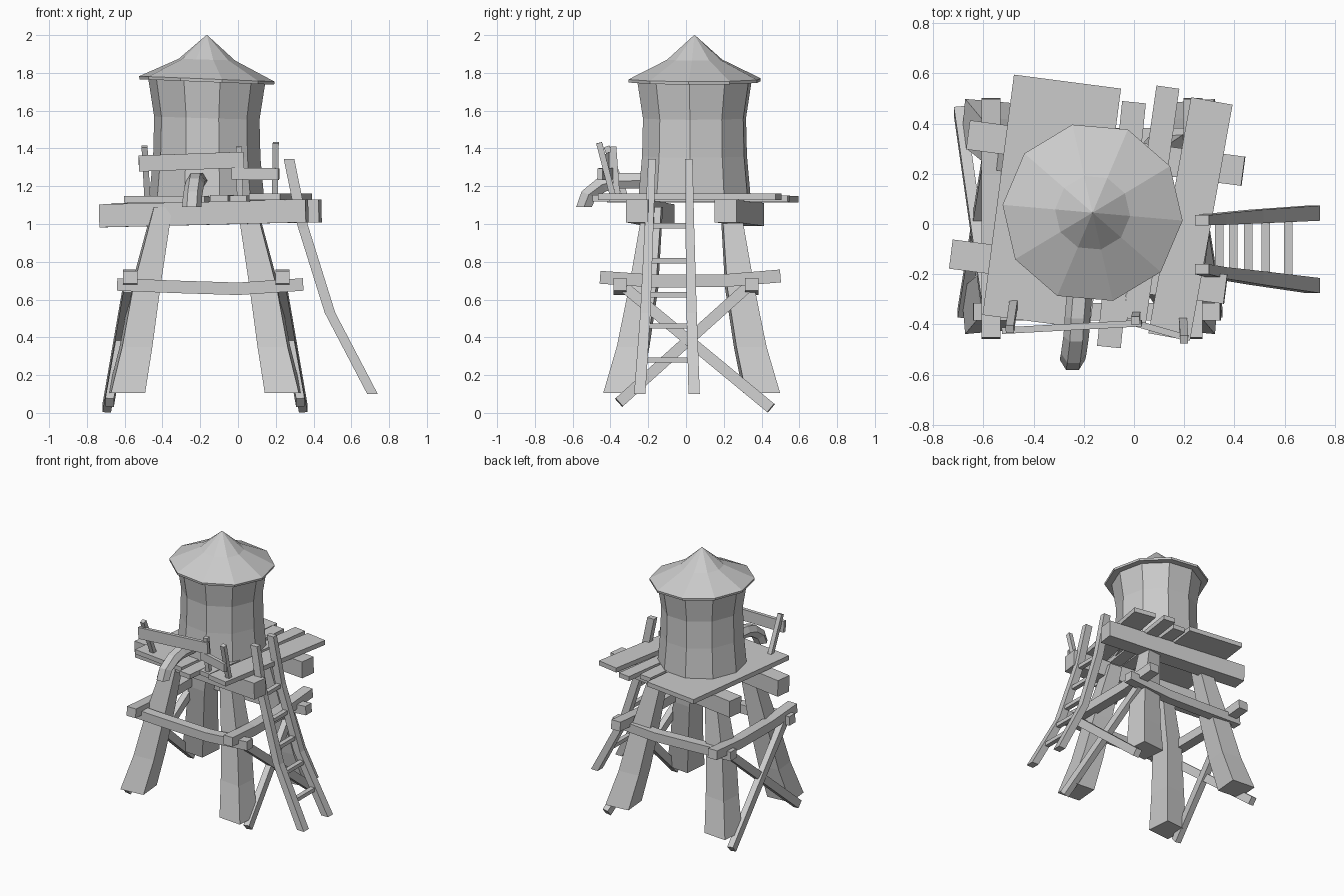
import bpy, bmesh, math
from mathutils import Vector as V

if "Cube" in bpy.data.objects:
    bpy.data.objects.remove(bpy.data.objects["Cube"])


def loft(name, rings):
    """Skin a list of equal-sized point rings and cap both ends."""
    bm = bmesh.new()
    vs = [[bm.verts.new(p) for p in r] for r in rings]
    n = len(rings[0])
    for a, b in zip(vs, vs[1:]):
        for i in range(n):
            j = (i + 1) % n
            bm.faces.new((a[i], a[j], b[j], b[i]))
    bm.faces.new(vs[0][::-1])
    bm.faces.new(vs[-1])
    bmesh.ops.recalc_face_normals(bm, faces=bm.faces)
    me = bpy.data.meshes.new(name)
    bm.to_mesh(me)
    bm.free()
    ob = bpy.data.objects.new(name, me)
    bpy.context.collection.objects.link(ob)
    return ob


def bar(name, pts, w, h, up=(0, 0, 1)):
    """Square timber along a path: w sideways, h along 'up'."""
    pts = [V(p) for p in pts]
    rings = []
    for i, p in enumerate(pts):
        t = (pts[min(i + 1, len(pts) - 1)] - pts[max(i - 1, 0)]).normalized()
        s = t.cross(V(up)).normalized()
        u = s.cross(t)
        rings.append([p + s * a * w / 2 + u * b * h / 2
                      for a, b in ((-1, -1), (1, -1), (1, 1), (-1, 1))])
    return loft(name, rings)


def ring(cx, cy, r, z, n=10, turn=-5, tilt=0.0):
    out = []
    for i in range(n):
        a = math.radians(turn + 360 * i / n)
        x, y = r * math.cos(a), r * math.sin(a)
        out.append(V((cx + x, cy + y, z - tilt * x)))
    return out


# Tank with a pinched waist, and its conical roof
CX, CY = -0.165, 0.045
loft("tank", [ring(CX, CY, r, z, tilt=0.03) for r, z in
              ((0.305, 1.14), (0.285, 1.36), (0.28, 1.56), (0.312, 1.765))])
loft("roof", [ring(CX, CY, r, z, tilt=t) for r, z, t in
              ((0.30, 1.752, .04), (0.358, 1.752, .04), (0.36, 1.768, .04),
               (0.15, 1.87, .03), (0.002, 2.0, 0))])

# Deck planks: back end, front end, width, height
for i, (b, f, w, z) in enumerate((
        ((-0.265, 0.567), (-0.39, -0.39), 0.43, 1.13),
        ((0.0, 0.485), (-0.10, -0.49), 0.095, 1.137),
        ((0.135, 0.545), (0.0, -0.40), 0.092, 1.135),
        ((0.31, 0.49), (0.14, -0.45), 0.168, 1.145))):
    bar(f"deck_plank_{i}", [(*b, z), (*f, z)], w, 0.034)

# Heavy beams under the deck
bar("front_deck_beam", [(-0.728, -0.12, 1.043), (0.365, -0.26, 1.07)], 0.117, 0.122)
bar("back_deck_beam", [(-0.66, 0.355, 1.05), (0.435, 0.21, 1.07)], 0.117, 0.122)

# Four bent, tapered legs
for sx, side in ((-1, "left"), (1, "right")):
    for sy, end in ((-1, "front"), (1, "back")):
        rings = []
        for z, ox, oy, h in ((0.105, 0.415, 0.37, 0.093), (0.35, 0.365, 0.31, 0.082),
                             (0.66, 0.315, 0.255, 0.074), (1.09, 0.225, 0.205, 0.05)):
            x, y = -0.175 + sx * ox, 0.03 + sy * oy
            rings.append(ring(x, y, h * 1.38, z, 4, 45 + 5 * sx * sy))
        loft(f"{end}_{side}_leg", rings)

# Sagging ties around the legs
for y, end in ((-0.35, "front"), (0.348, "back")):
    bar(f"{end}_tie", [(-0.64, y, 0.68), (-0.35, y, 0.668), (0.0, y, 0.657),
                       (0.345, y, 0.68)], 0.07, 0.066)
for x, side in ((-0.57, "left"), (0.235, "right")):
    bar(f"{side}_tie", [(x, -0.455, 0.718), (x, -0.17, 0.698), (x, 0.2, 0.7),
                        (x, 0.5, 0.725)], 0.075, 0.068)

# Crossed braces on both sides
for sx, side in ((-1, "left"), (1, "right")):
    for i, (y0, z0, y1, z1, dx) in enumerate((
            (-0.355, 0.055, 0.33, 0.67, 0.0), (0.45, 0.025, -0.32, 0.66, 0.015))):
        lo = -0.175 + sx * (0.505 + dx)
        hi = -0.175 + sx * (0.395 + dx)
        bar(f"{side}_brace_{i}", [(lo, y0, z0), (hi, y1, z1)], 0.058, 0.045, up=(1, 0, 0))

# Ladder: bent rails (horizontal cuts) and rungs between them
path = ((0.712, 0.1), (0.487, 0.53), (0.34, 1.0), (0.27, 1.345))
ends = {"front": (-0.245, -0.215, -0.195, -0.18), "back": (0.043, 0.03, 0.02, 0.015)}
for end, ys in ends.items():
    rings = []
    for (x, z), y, hw in zip(path, ys, (0.03, 0.027, 0.023, 0.02)):
        rings.append([(x + a * 0.028, y + b * hw, z)
                      for a, b in ((-1, -1), (1, -1), (1, 1), (-1, 1))])
    loft(f"ladder_{end}_rail", rings)
for i, (x, z) in enumerate(((0.615, 0.28), (0.525, 0.46), (0.455, 0.625),
                            (0.395, 0.805), (0.34, 0.99))):
    bar(f"ladder_rung_{i}", [(x, -0.22, z), (x, 0.03, z)], 0.034, 0.028)

# Railing posts and boards at the front edge
for i, (b, t) in enumerate((((-0.48, -0.32, 1.14), (-0.495, -0.42, 1.41)),
                            ((0.01, -0.365, 1.14), (0.005, -0.385, 1.41)),
                            ((0.195, -0.385, 1.14), (0.2, -0.46, 1.43)))):
    bar(f"railing_post_{i}", [b, t], 0.032, 0.032, up=(0, 1, 0))
bar("railing_board_left", [(-0.525, -0.425, 1.32), (0.03, -0.395, 1.34)], 0.026, 0.085)
bar("railing_board_right", [(-0.03, -0.385, 1.266), (0.215, -0.455, 1.264)], 0.026, 0.062)

# Spout bending out of the tank and down
spout = [((-0.21, -0.2, 1.23), 0), ((-0.225, -0.37, 1.228), 8), ((-0.23, -0.445, 1.208), 35),
         ((-0.24, -0.515, 1.155), 65), ((-0.245, -0.54, 1.09), 90)]
rings = []
for p, d in spout:
    d = math.radians(d)
    up = V((0, -math.sin(d), math.cos(d)))
    rings.append([V(p) + V((1, 0, 0)) * 0.051 * math.cos(a) + up * 0.048 * math.sin(a)
                  for a in (math.radians(60 * k) for k in range(6))])
loft("spout", rings)
